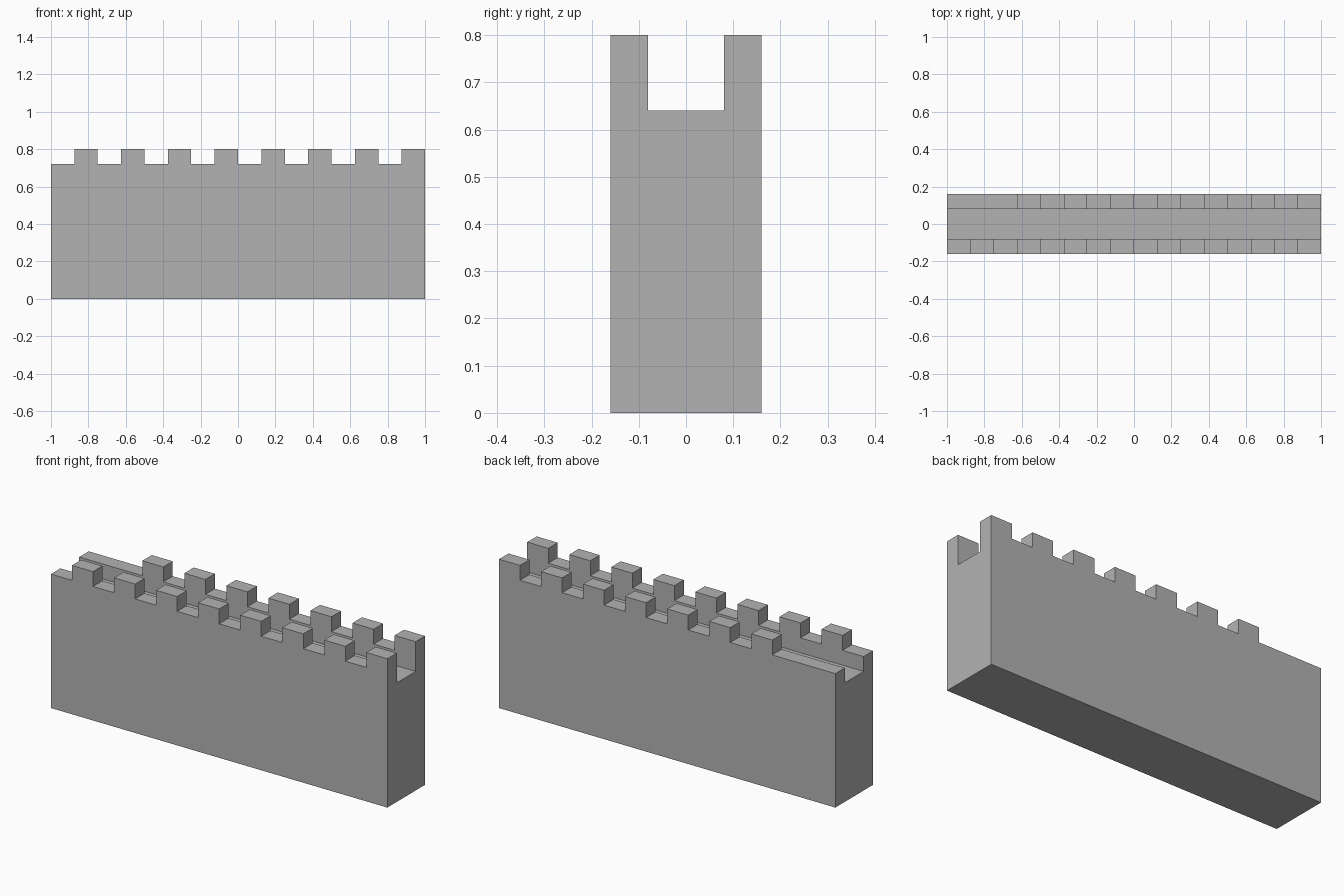
import bpy
import bmesh
from math import radians

default = bpy.data.objects.get("Cube")
if default:
    bpy.data.objects.remove(default, do_unlink=True)

LENGTH, HALF_DEPTH, WALK_EDGE = 2.0, 0.16, 0.08
WALK_Z, PARAPET_Z, MERLON_HEIGHT = 0.64, 0.72, 0.08
SLICES = 16
STEP = LENGTH / SLICES

stone = bpy.data.materials.new("grey stone")
stone.use_nodes = True
grey = (0.45, 0.45, 0.45, 1)
stone.diffuse_color = grey
stone.node_tree.nodes["Principled BSDF"].inputs["Base Color"].default_value = grey

bm = bmesh.new()

# Wall: channel-shaped cross-section with a sunken walkway between two parapets
right_half = [(HALF_DEPTH, 0), (HALF_DEPTH, PARAPET_Z),
              (WALK_EDGE, PARAPET_Z), (WALK_EDGE, WALK_Z)]
profile = right_half + [(-y, z) for y, z in reversed(right_half)]
rings = [[bm.verts.new((-LENGTH / 2 + i * STEP, y, z)) for y, z in profile]
         for i in range(SLICES + 1)]
for a, b in zip(rings, rings[1:]):
    for j in range(len(profile)):
        k = (j + 1) % len(profile)
        bm.faces.new((a[j], a[k], b[k], b[j]))
bm.faces.new(rings[0])
bm.faces.new(reversed(rings[-1]))
bmesh.ops.recalc_face_normals(bm, faces=bm.faces)


# Merlons: every second parapet top is raised; the rear leaves out the first one
def is_merlon(face):
    c = face.calc_center_median()
    slot = int((c.x + LENGTH / 2) / STEP)
    on_parapet = abs(c.z - PARAPET_Z) < 0.001 and face.normal.z > 0.9
    return on_parapet and slot % 2 == 1 and not (c.y > 0 and slot == 1)


tops = [f for f in bm.faces if is_merlon(f)]
raised = bmesh.ops.extrude_discrete_faces(bm, faces=tops)["faces"]
for face in raised:
    bmesh.ops.translate(bm, verts=face.verts, vec=(0, 0, MERLON_HEIGHT))

# Merge flat neighbouring faces into clean large ones
bmesh.ops.remove_doubles(bm, verts=bm.verts, dist=0.0001)
bmesh.ops.dissolve_limit(bm, angle_limit=radians(1), verts=bm.verts, edges=bm.edges)
bmesh.ops.recalc_face_normals(bm, faces=bm.faces)

mesh = bpy.data.meshes.new("crenellated_wall")
bm.to_mesh(mesh)
bm.free()
mesh.materials.append(stone)
wall = bpy.data.objects.new("crenellated_wall", mesh)
bpy.context.collection.objects.link(wall)
